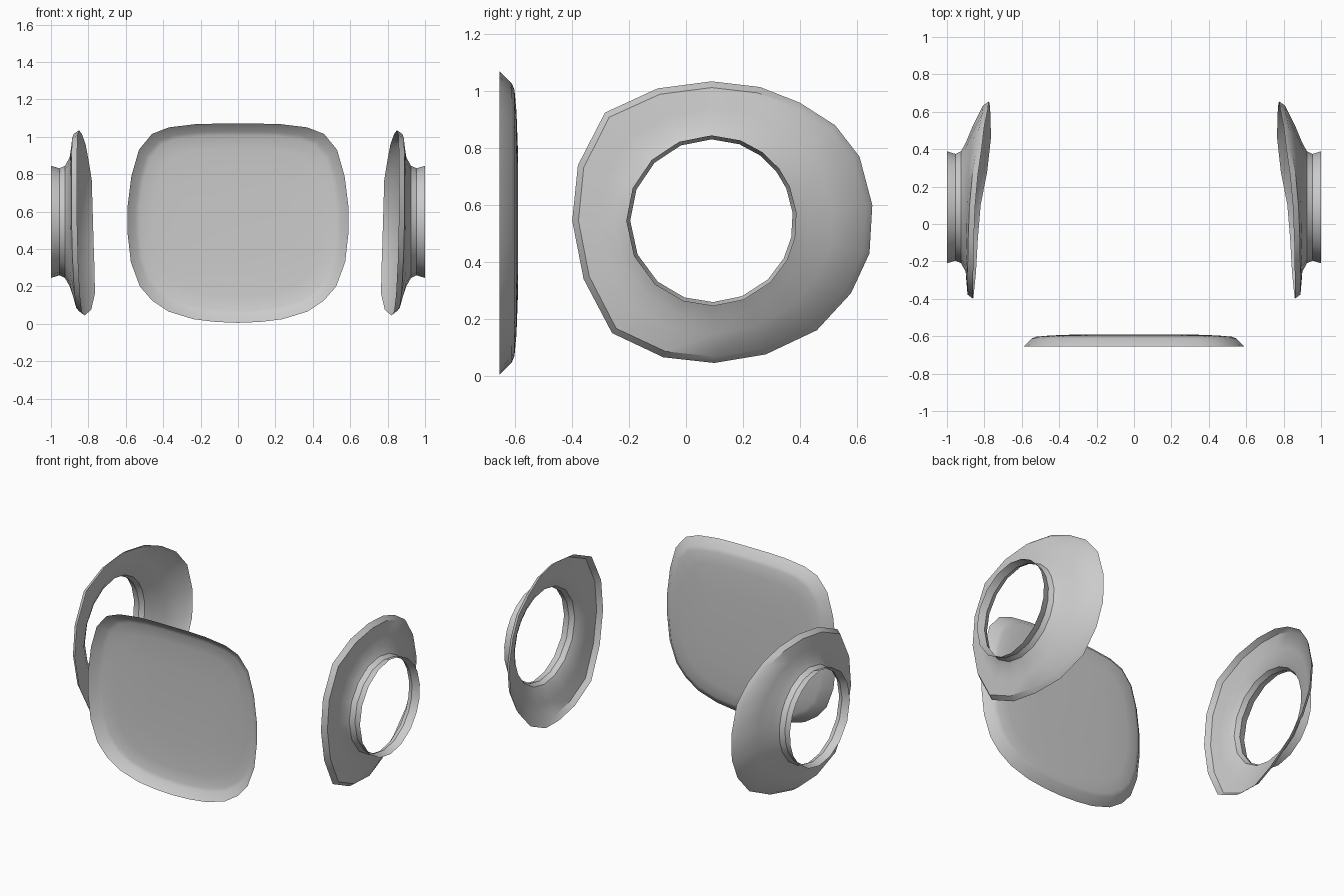
import bpy, bmesh
from mathutils import Vector

if "Cube" in bpy.data.objects:
    bpy.data.objects.remove(bpy.data.objects["Cube"])


def loft(name, loops, cap=False):
    """Bridge a list of equal-length closed loops into one sheet."""
    bm = bmesh.new()
    rings = [[bm.verts.new(p) for p in loop] for loop in loops]
    n = len(rings[0])
    for a, b in zip(rings, rings[1:]):
        for i in range(n):
            j = (i + 1) % n
            bm.faces.new((a[i], a[j], b[j], b[i]))
    if cap:
        bm.faces.new(rings[-1])
    bmesh.ops.recalc_face_normals(bm, faces=bm.faces[:])
    mesh = bpy.data.meshes.new(name)
    bm.to_mesh(mesh)
    bm.free()
    obj = bpy.data.objects.new(name, mesh)
    bpy.context.collection.objects.link(obj)
    bpy.ops.object.select_all(action='DESELECT')
    obj.select_set(True)
    bpy.context.view_layer.objects.active = obj
    bpy.ops.object.shade_smooth_by_angle(angle=0.6)
    return obj


# Front plate: shallow dish, rim towards the front; right half outline (x, z)
half = [(0.12, 1.07), (0.23, 1.067), (0.37, 1.05), (0.46, 1.015), (0.53, 0.93),
        (0.57, 0.79), (0.59, 0.63), (0.59, 0.48), (0.573, 0.33), (0.525, 0.2),
        (0.46, 0.125), (0.37, 0.065), (0.24, 0.025), (0.12, 0.01)]
outline = [(0, 1.07)] + half + [(0, 0.005)] + [(-x, z) for x, z in reversed(half)]


def plate_loop(inset, y):
    sx, sz = 1 - inset / 0.59, 1 - inset / 0.533
    return [(x * sx, y, 0.5375 + (z - 0.5375) * sz) for x, z in outline]


loft("front_plate", [plate_loop(0, -0.655), plate_loop(0.043, -0.612),
                     plate_loop(0.065, -0.603), plate_loop(0.14, -0.596),
                     plate_loop(0.3, -0.59)], cap=True)

# Side flares: round hub blending into an uneven flange; rim points (y, z, x)
rim = [(0.09, 1.035, 0.85), (0.26, 1.015, 0.835), (0.40, 0.96, 0.815),
       (0.525, 0.88, 0.80), (0.61, 0.77, 0.782), (0.655, 0.6, 0.777),
       (0.645, 0.43, 0.772), (0.58, 0.29, 0.767), (0.46, 0.16, 0.765),
       (0.28, 0.075, 0.785), (0.1, 0.045, 0.82), (-0.08, 0.065, 0.835),
       (-0.26, 0.15, 0.845), (-0.36, 0.34, 0.855), (-0.40, 0.545, 0.86),
       (-0.38, 0.74, 0.86), (-0.285, 0.925, 0.86), (-0.1, 1.01, 0.857)]
hub = [(1.0, 0.3), (0.955, 0.286), (0.925, 0.3), (0.9, 0.345)]
centre = Vector((0.09, 0.545))


def flare(name, side):
    loops = [[] for _ in range(len(hub) + 3)]
    for y, z, x in rim:
        offset = Vector((y, z)) - centre
        reach, d = offset.length, offset.normalized()
        lip = x + 0.03
        mid_r = 0.345 + (reach - 0.365) * 0.4
        profile = hub + [(0.9 + (lip - 0.9) * 0.36, mid_r),
                         (lip, reach - 0.022), (x, reach)]
        for loop, (px, r) in zip(loops, profile):
            p = centre + d * r
            loop.append((side * px, p.x, p.y))
    return loft(name, loops)


flare("right_flare", 1)
flare("left_flare", -1)
